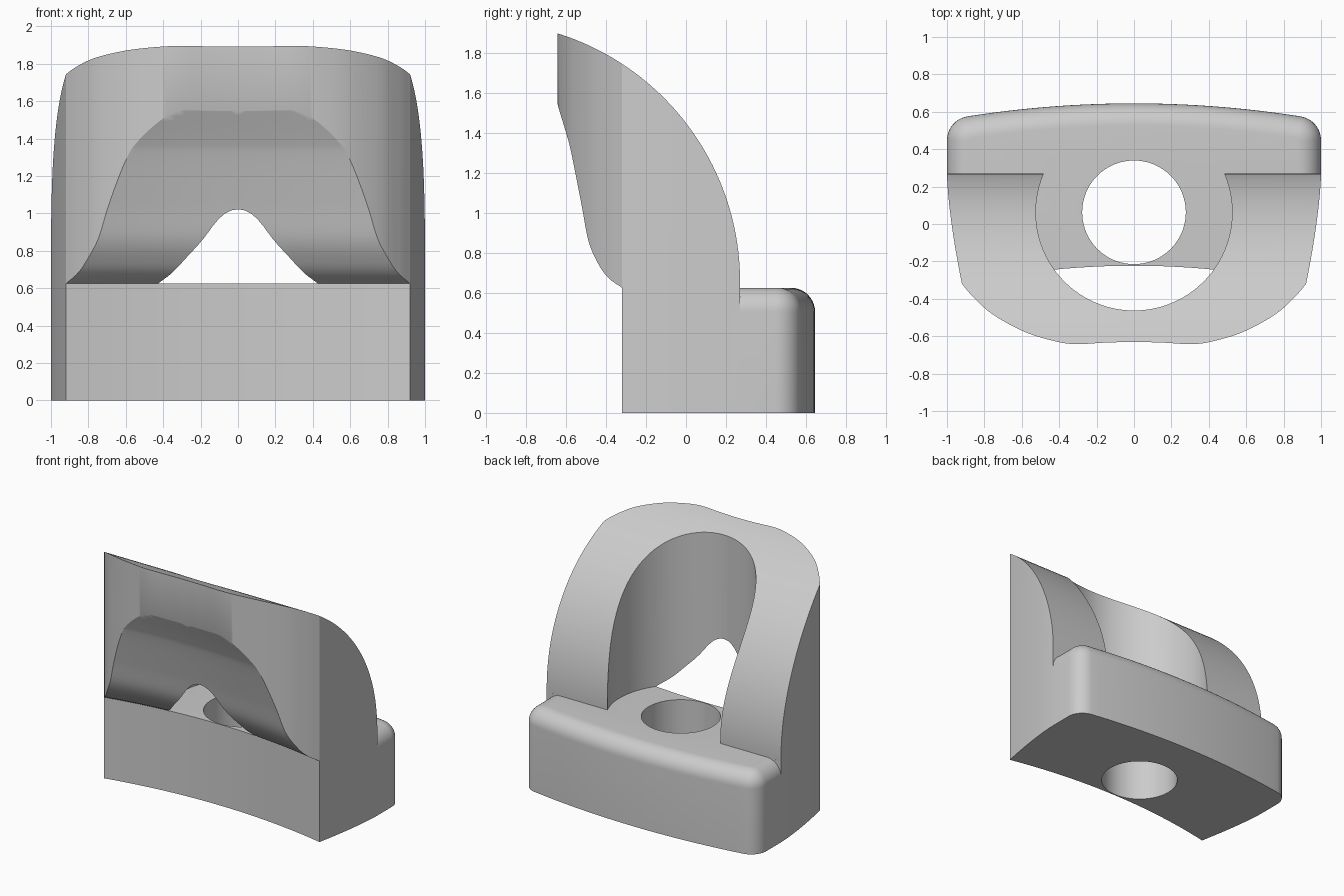
import bpy, bmesh, math
from mathutils import Vector

if "Cube" in bpy.data.objects:
    bpy.data.objects.remove(bpy.data.objects["Cube"])

grey = bpy.data.materials.new("plain grey")
grey.use_nodes = True
COLOR = (0.6, 0.6, 0.6, 1)
grey.diffuse_color = COLOR
grey.node_tree.nodes["Principled BSDF"].inputs["Base Color"].default_value = COLOR

FLOOR, BACK, HOLE_Y = 0.625, 0.27, 0.0625


def smooth_path(pts, steps=8):
    """Catmull-Rom curve through 2D points."""
    p = [Vector(q) for q in pts]
    p = [2 * p[0] - p[1]] + p + [2 * p[-1] - p[-2]]
    out = []
    for i in range(1, len(p) - 2):
        a, b, c, d = p[i - 1:i + 3]
        for s in range(steps):
            t = s / steps
            out.append(0.5 * (2 * b + (c - a) * t + (2 * a - 5 * b + 4 * c - d) * t ** 2
                              + (3 * b - a - 3 * c + d) * t ** 3))
    return [tuple(q) for q in out] + [tuple(pts[-1])]


def loft(name, rings, helper=False):
    """Closed solid through rings of equal length."""
    bm = bmesh.new()
    vs = [[bm.verts.new(v) for v in r] for r in rings]
    n = len(rings[0])
    for a, b in zip(vs, vs[1:]):
        for i in range(n):
            j = (i + 1) % n
            bm.faces.new((a[i], a[j], b[j], b[i]))
    bm.faces.new(vs[0][::-1])
    bm.faces.new(vs[-1])
    bmesh.ops.remove_doubles(bm, verts=bm.verts, dist=1e-5)
    bmesh.ops.recalc_face_normals(bm, faces=bm.faces)
    me = bpy.data.meshes.new(name)
    bm.to_mesh(me)
    bm.free()
    ob = bpy.data.objects.new(name, me)
    bpy.context.collection.objects.link(ob)
    me.materials.append(grey)
    ob.hide_render = helper
    return ob


def cylinder(name, radius, z0, z1):
    angles = [math.tau * i / 96 for i in range(96)]
    return loft(name, [[(radius * math.cos(a), HOLE_Y + radius * math.sin(a), z)
                        for a in angles] for z in (z0, z1)], True)


def cut(ob, cutter, operation):
    mod = ob.modifiers.new(cutter.name, 'BOOLEAN')
    mod.object, mod.operation, mod.solver = cutter, operation, 'EXACT'
    bpy.context.view_layer.objects.active = ob
    bpy.ops.object.modifier_apply(modifier=mod.name)
    bpy.data.objects.remove(cutter)


def shade(ob):
    bpy.ops.object.select_all(action='DESELECT')
    ob.select_set(True)
    bpy.context.view_layer.objects.active = ob
    bpy.ops.object.shade_smooth_by_angle(angle=math.radians(28))


def mirrored(half):
    """Left half outline, front to back, plus its mirror."""
    return half + [(-x, y) for x, y in reversed(half)]


def bow(x):
    """Backward hollow of the front face."""
    return 0.097 * (1 - (x / 0.92) ** 2)


# Curved flank shared by base and hood
flank = []
for i in range(1, 13):
    t = 1 - i / 12
    flank.append((1 - 0.08 * t ** 1.5, BACK - 0.59 * t))

# Base slab: hollow front, bowed back, rolled rear rim
front = [(0.92 * i / 12, -0.32 + bow(0.92 * i / 12)) for i in range(1, 13)]


def rear_outline(inset):
    r = 0.13
    cx, cy = 0.87, 0.447
    pts = [(1 - inset, BACK)]
    for i in range(11):
        a = math.radians(80) * i / 10
        pts.append((cx + (r - inset) * math.cos(a), cy + (r - inset) * math.sin(a)))
    x1, y1 = pts[-1]
    for i in range(1, 13):
        x = x1 * (1 - i / 13)
        pts.append((x, 0.645 - inset + (y1 - 0.645 + inset) * (x / x1) ** 2))
    return pts


rings = []
levels = [(0, 0)] + [(0.12 * (1 - math.cos(a)), FLOOR - 0.12 + 0.12 * math.sin(a))
                     for a in [math.pi / 2 * i / 10 for i in range(11)]]
for inset, z in levels:
    rings.append([(x, y, z) for x, y in mirrored(front + flank + rear_outline(inset))])
base = loft("base", rings)
cut(base, cylinder("bolt_hole", 0.277, -0.5, 1), 'DIFFERENCE')
shade(base)

# Hood: upright prism on the plan outline
brow = smooth_path([(0, -0.63), (0.15, -0.634), (0.32, -0.642), (0.45, -0.62),
                    (0.6, -0.57), (0.76, -0.48), (0.86, -0.39), (0.92, -0.32)])
plan = mirrored(brow[1:] + flank)
hood = loft("hood", [[(x, y, z) for x, y in plan] for z in (FLOOR, 2.1)])

# Round the hood top with a swept arc
R = 1.3
arc = [(BACK - R + R * math.cos(a), 0.655 + R * math.sin(a))
       for a in [math.radians(-3 + 90 * i / 64) for i in range(65)]]
side = [(-1.1, 0.3), (BACK - 0.002, 0.3)] + arc + [(-1.1, 1.95)]
cut(hood, loft("top_arc", [[(x, y, z) for y, z in side] for x in (-1.3, 1.3)], True),
    'INTERSECT')

# Hollow the underside of the hood along the bowed front
under = smooth_path([(-0.32, 0.625), (-0.4, 0.675), (-0.46, 0.745), (-0.52, 0.86),
                     (-0.565, 1.045), (-0.63, 1.3), (-0.665, 1.4), (-0.75, 1.6)])
under = [(-0.32, 0.4)] + under + [(-1.3, 1.6), (-1.3, 0.4)]
stations = [-1.15 + 2.3 * i / 48 for i in range(49)]
cut(hood, loft("underside", [[(x, y + bow(x), z) for y, z in under] for x in stations], True),
    'DIFFERENCE')

# Round well behind the hood
cut(hood, cylinder("well", 0.525, 0.3, 2.5), 'DIFFERENCE')
shade(hood)
